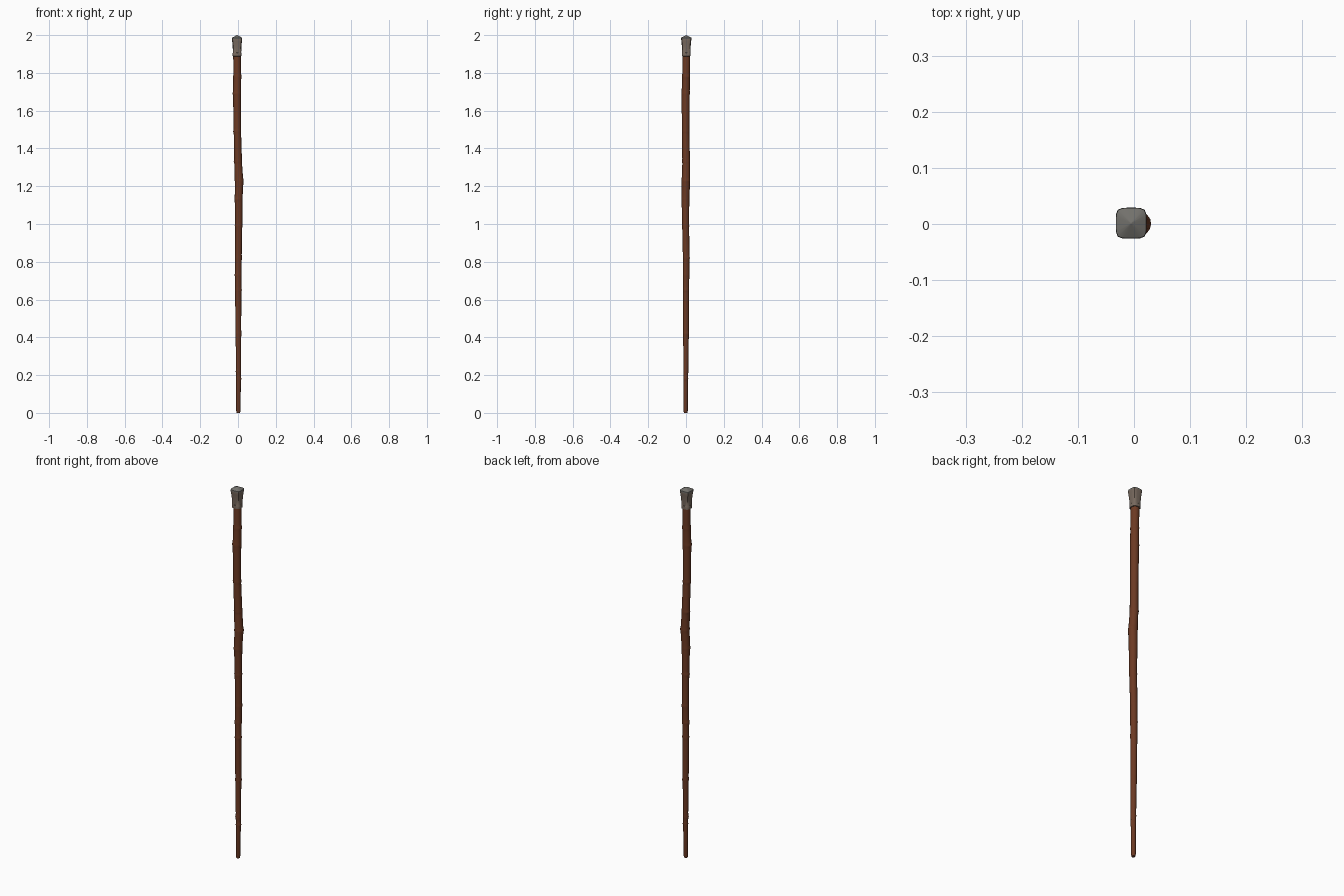
import bpy, bmesh, math
from mathutils import Vector

if "Cube" in bpy.data.objects:
    bpy.data.objects.remove(bpy.data.objects["Cube"])


def material(name, col):
    m = bpy.data.materials.new(name)
    m.diffuse_color = (*col, 1)
    m.use_nodes = True
    m.node_tree.nodes["Principled BSDF"].inputs["Base Color"].default_value = m.diffuse_color
    return m


wood = material("brown_wood", (0.15, 0.042, 0.017))
metal = material("warm_grey_metal", (0.19, 0.145, 0.115))
metal_top = material("grey_metal", (0.17, 0.165, 0.15))


def loft(name, rings, mats, angle):
    """Skin a list of rings (equal point counts) and close both ends."""
    bm = bmesh.new()
    loops = [[bm.verts.new(p) for p in r] for r in rings]
    n = len(loops[0])
    for a, b in zip(loops, loops[1:]):
        for i in range(n):
            j = (i + 1) % n
            bm.faces.new((a[i], a[j], b[j], b[i]))
    bm.faces.new(loops[0][::-1])
    bm.faces.new(loops[-1])
    bmesh.ops.recalc_face_normals(bm, faces=bm.faces)
    me = bpy.data.meshes.new(name)
    bm.to_mesh(me)
    bm.free()
    ob = bpy.data.objects.new(name, me)
    bpy.context.collection.objects.link(ob)
    for m in mats:
        me.materials.append(m)
    bpy.ops.object.select_all(action='DESELECT')
    ob.select_set(True)
    bpy.context.view_layer.objects.active = ob
    bpy.ops.object.shade_smooth_by_angle(angle=math.radians(angle))
    return ob


# Shaft: height, centre x, centre y, radius
path = [(0.0, 0.002, -0.002, 0.009), (0.012, 0.002, -0.002, 0.0115),
        (0.20, 0.003, -0.001, 0.0125), (0.42, 0.002, 0.0, 0.0150),
        (0.65, 0.001, 0.0, 0.0165), (0.82, 0.002, 0.001, 0.0175),
        (1.00, 0.004, -0.002, 0.0185), (1.13, 0.003, -0.003, 0.0205),
        (1.22, 0.006, -0.001, 0.0225), (1.32, 0.001, 0.001, 0.0205),
        (1.48, -0.003, -0.002, 0.0195), (1.69, -0.005, -0.002, 0.0215),
        (1.80, -0.004, 0.001, 0.0205), (1.91, -0.005, 0.002, 0.0205)]
# Knots: height, facing direction in degrees
knots = [(0.18, 0), (0.22, 200), (0.42, 30), (0.65, 0), (0.73, 180),
         (0.82, 45), (0.99, 190), (1.13, 225), (1.23, 20), (1.33, 170),
         (1.49, 190), (1.69, 200), (1.78, 20)]


def at(z):
    for a, b in zip(path, path[1:]):
        if z <= b[0]:
            t = (z - a[0]) / (b[0] - a[0])
            return [a[k] + (b[k] - a[k]) * t for k in (1, 2, 3)]
    return path[-1][1:]


levels = {p[0] for p in path}
for z, _ in knots:
    levels |= {round(z + d, 4) for d in (-0.018, -0.006, 0, 0.006, 0.018)}
rings = []
for z in sorted(levels):
    cx, cy, r = at(z)
    ring = []
    for i in range(16):
        a = math.tau * i / 16
        rr = r
        for kz, deg in knots:
            side = max(0, math.cos(a - math.radians(deg)))
            rr += (0.0007 + 0.0025 * side ** 3) * math.exp(-((z - kz) / 0.007) ** 2)
        ring.append((cx + rr * math.cos(a), cy + rr * math.sin(a), z))
    rings.append(ring)
loft("shaft", rings, [wood], 50)

# Cap: flared socket turning from round to rounded square, with pyramid top
CX, CY = -0.005, 0.0015


def cap_ring(z, half, power):
    pts = []
    for i in range(24):
        a = math.tau * i / 24
        c, s = math.cos(a), math.sin(a)
        k = half / (abs(c) ** power + abs(s) ** power) ** (1 / power)
        pts.append((CX + k * c, CY + k * s, z))
    return pts


profile = [(1.888, 0.0205, 2.5), (1.889, 0.0235, 3), (1.905, 0.0235, 3),
           (1.907, 0.0220, 3.5), (1.94, 0.0232, 4), (1.965, 0.0255, 4.5),
           (1.979, 0.0275, 5), (1.986, 0.0268, 5), (1.9995, 0.002, 5), (2.0, 0.0008, 5)]
cap = loft("metal_cap", [cap_ring(*p) for p in profile], [metal, metal_top], 30)
for f in cap.data.polygons:
    f.material_index = int(f.center.z > 1.98)
